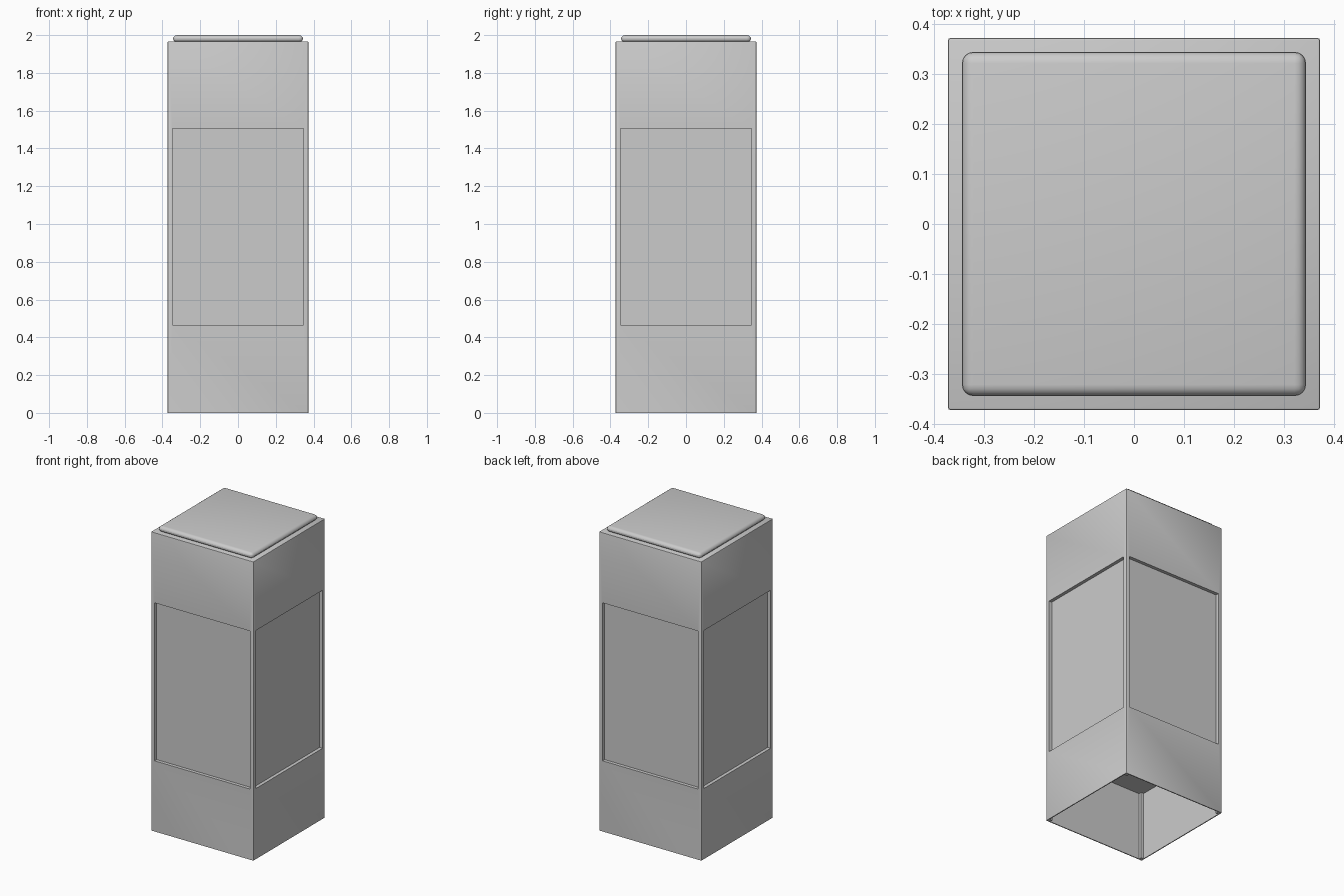
import bpy, bmesh

if "Cube" in bpy.data.objects:
    bpy.data.objects.remove(bpy.data.objects["Cube"])

HALF = 0.373     # outer half width
OPEN = 0.347     # half width of the panel openings
TOP = 1.967


def box(name, hx, hy, z0, z1, x=0.0, y=0.0):
    bm = bmesh.new()
    bmesh.ops.create_cube(bm, size=1)
    for v in bm.verts:
        v.co = (x + v.co.x * 2 * hx, y + v.co.y * 2 * hy, z0 + (v.co.z + 0.5) * (z1 - z0))
    me = bpy.data.meshes.new(name)
    bm.to_mesh(me)
    bm.free()
    ob = bpy.data.objects.new(name, me)
    bpy.context.collection.objects.link(ob)
    return ob


def bevel_edges(ob, pick, width, segments):
    bm = bmesh.new()
    bm.from_mesh(ob.data)
    edges = [e for e in bm.edges if pick(e)]
    bmesh.ops.bevel(bm, geom=edges, offset=width, segments=segments, profile=0.5, affect='EDGES')
    bm.to_mesh(ob.data)
    bm.free()


def smooth(ob):
    bpy.ops.object.select_all(action='DESELECT')
    ob.select_set(True)
    bpy.context.view_layer.objects.active = ob
    bpy.ops.object.shade_smooth_by_angle(angle=0.6)


def is_vertical(e):
    return abs(e.verts[0].co.z - e.verts[1].co.z) > 0.01


def is_top(e):
    return all(v.co.z > 1.9 for v in e.verts)


# Main casing with softly rounded outer edges
casing = box("casing", HALF, HALF, 0, TOP)
bevel_edges(casing, lambda e: is_vertical(e) or is_top(e), 0.005, 2)

# Cutters: four panel recesses, and a crossed cavity that leaves corner posts below
cutters = []
for s in (-1, 1):
    cutters.append(box("recess_cutter_x", 0.072, OPEN, 0.465, 1.505, x=s * 0.423))
    cutters.append(box("recess_cutter_y", OPEN, 0.072, 0.465, 1.505, y=s * 0.423))
cutters.append(box("cavity_cutter_x", 0.367, OPEN, -0.1, 0.45))
cutters.append(box("cavity_cutter_y", OPEN, 0.367, -0.1, 0.45))
for c in cutters:
    c.hide_render = True
    c.hide_set(True)
    mod = casing.modifiers.new(c.name, 'BOOLEAN')
    mod.operation = 'DIFFERENCE'
    mod.solver = 'EXACT'
    mod.object = c

# Bake the cuts and drop the helpers
bpy.context.view_layer.update()
dg = bpy.context.evaluated_depsgraph_get()
cut_mesh = bpy.data.meshes.new_from_object(casing.evaluated_get(dg))
casing.modifiers.clear()
casing.data = cut_mesh
for c in cutters:
    bpy.data.objects.remove(c)
smooth(casing)

# Raised lid with a rounded top edge
lid = box("lid", 0.345, 0.345, TOP - 0.005, 2.0)
bevel_edges(lid, is_top, 0.023, 4)
smooth(lid)
